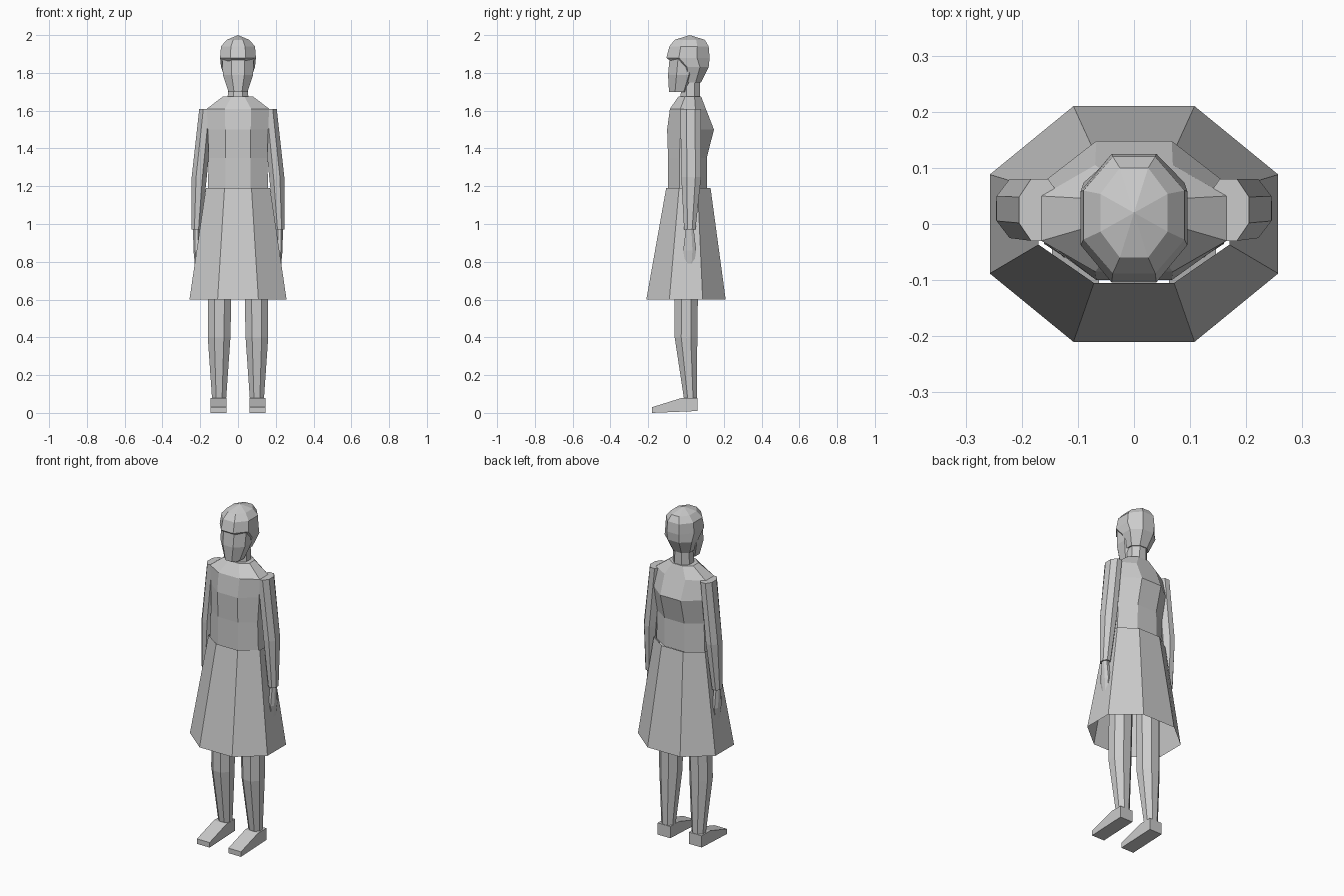
import bpy
import bmesh

cube = bpy.data.objects.get("Cube")
if cube:
    bpy.data.objects.remove(cube, do_unlink=True)

GREY = (0.6, 0.6, 0.6, 1)
grey = bpy.data.materials.new("plain_grey")
grey.use_nodes = True
grey.diffuse_color = GREY
grey.node_tree.nodes["Principled BSDF"].inputs["Base Color"].default_value = GREY


def ring(height, half_width, front, back, centre=0):
    """Eight-sided section with flat front, back and sides."""
    flat = half_width * 0.42
    depth = back - front
    side_front = front + depth * 0.29
    side_back = front + depth * 0.71
    right_half = [(flat, front), (half_width, side_front),
                  (half_width, side_back), (flat, back)]
    left_half = [(-across, along) for across, along in reversed(right_half)]
    return [(centre + across, along, height) for across, along in right_half + left_half]


def loft(name, sections, capped=True, apex=None, side=1):
    """Skin a stack of sections; a negative side mirrors it."""
    bm = bmesh.new()
    loops = [[bm.verts.new((x * side, y, z)) for x, y, z in section] for section in sections]
    for lower, upper in zip(loops, loops[1:]):
        for i in range(len(lower)):
            bm.faces.new((lower[i - 1], lower[i], upper[i], upper[i - 1]))
    if capped:
        bm.faces.new(loops[0])
    if apex:
        tip = bm.verts.new(apex)
        top = loops[-1]
        for i in range(len(top)):
            bm.faces.new((top[i - 1], top[i], tip))
    elif capped:
        bm.faces.new(loops[-1])
    bmesh.ops.recalc_face_normals(bm, faces=bm.faces[:])
    mesh = bpy.data.meshes.new(name)
    bm.to_mesh(mesh)
    bm.free()
    mesh.materials.append(grey)
    bpy.context.collection.objects.link(bpy.data.objects.new(name, mesh))


# Flared skirt, open at the hem and waist
hem = ring(height=0.6, half_width=0.257, front=-0.21, back=0.21)
waist = ring(height=1.19, half_width=0.17, front=-0.105, back=0.13)
loft("skirt", [hem, waist], capped=False)

# Torso with full upper back and sloping shoulders
torso_base = ring(height=1.18, half_width=0.16, front=-0.095, back=0.11)
torso_middle = ring(height=1.35, half_width=0.155, front=-0.095, back=0.11)
shoulder_blades = ring(height=1.5, half_width=0.16, front=-0.1, back=0.148)
shoulders = ring(height=1.61, half_width=0.165, front=-0.085, back=0.105)
collar = ring(height=1.675, half_width=0.08, front=-0.04, back=0.08)
loft("torso", [torso_base, torso_middle, shoulder_blades, shoulders, collar])

# Neck
neck_base = ring(height=1.66, half_width=0.055, front=-0.03, back=0.075)
neck_top = ring(height=1.8, half_width=0.05, front=-0.02, back=0.075)
loft("neck", [neck_base, neck_top])

# Face from chin to brow
chin = ring(height=1.7, half_width=0.05, front=-0.09, back=0.02)
cheeks = ring(height=1.79, half_width=0.08, front=-0.095, back=0.06)
brow = ring(height=1.9, half_width=0.085, front=-0.085, back=0.07)
loft("face", [chin, cheeks, brow])

# Hair: nape, fringe over the brow and rounded crown
nape = ring(height=1.75, half_width=0.06, front=-0.02, back=0.08)
hair_back = ring(height=1.83, half_width=0.09, front=-0.04, back=0.12)
fringe = ring(height=1.88, half_width=0.095, front=-0.104, back=0.125)
crown_edge = ring(height=1.94, half_width=0.09, front=-0.088, back=0.12)
crown = ring(height=1.975, half_width=0.06, front=-0.06, back=0.1)
loft("hair", [nape, hair_back, fringe, crown_edge, crown], apex=(0, 0.02, 2))

# Tapered sleeve
cuff = ring(height=0.97, half_width=0.026, front=-0.01, back=0.05, centre=0.22)
elbow = ring(height=1.25, half_width=0.04, front=-0.025, back=0.08, centre=0.205)
arm_top = ring(height=1.61, half_width=0.037, front=-0.03, back=0.08, centre=0.168)
sleeve = [cuff, elbow, arm_top]

# Flat mitten hand
fingertips = ring(height=0.77, half_width=0.007, front=0, back=0.04, centre=0.22)
palm = ring(height=0.86, half_width=0.016, front=-0.015, back=0.054, centre=0.22)
wrist = ring(height=0.98, half_width=0.018, front=0, back=0.04, centre=0.22)
hand = [fingertips, palm, wrist]

# Leg running up under the skirt
ankle = ring(height=0.07, half_width=0.037, front=-0.01, back=0.057, centre=0.1)
calf = ring(height=0.4, half_width=0.06, front=-0.06, back=0.06, centre=0.1)
hip = ring(height=1.15, half_width=0.065, front=-0.06, back=0.07, centre=0.09)
leg = [ankle, calf, hip]

# Wedge shoe: side profile drawn across its width
shoe_profile = [(-0.18, 0), (0.06, 0.01), (0.06, 0.08), (-0.02, 0.08), (-0.18, 0.03)]
shoe = [[(across, along, height) for along, height in shoe_profile]
        for across in (0.062, 0.146)]

limbs = {"sleeve": sleeve, "hand": hand, "leg": leg, "shoe": shoe}
for label, side in (("left", 1), ("right", -1)):
    for part, sections in limbs.items():
        loft(label + "_" + part, sections, side=side)
